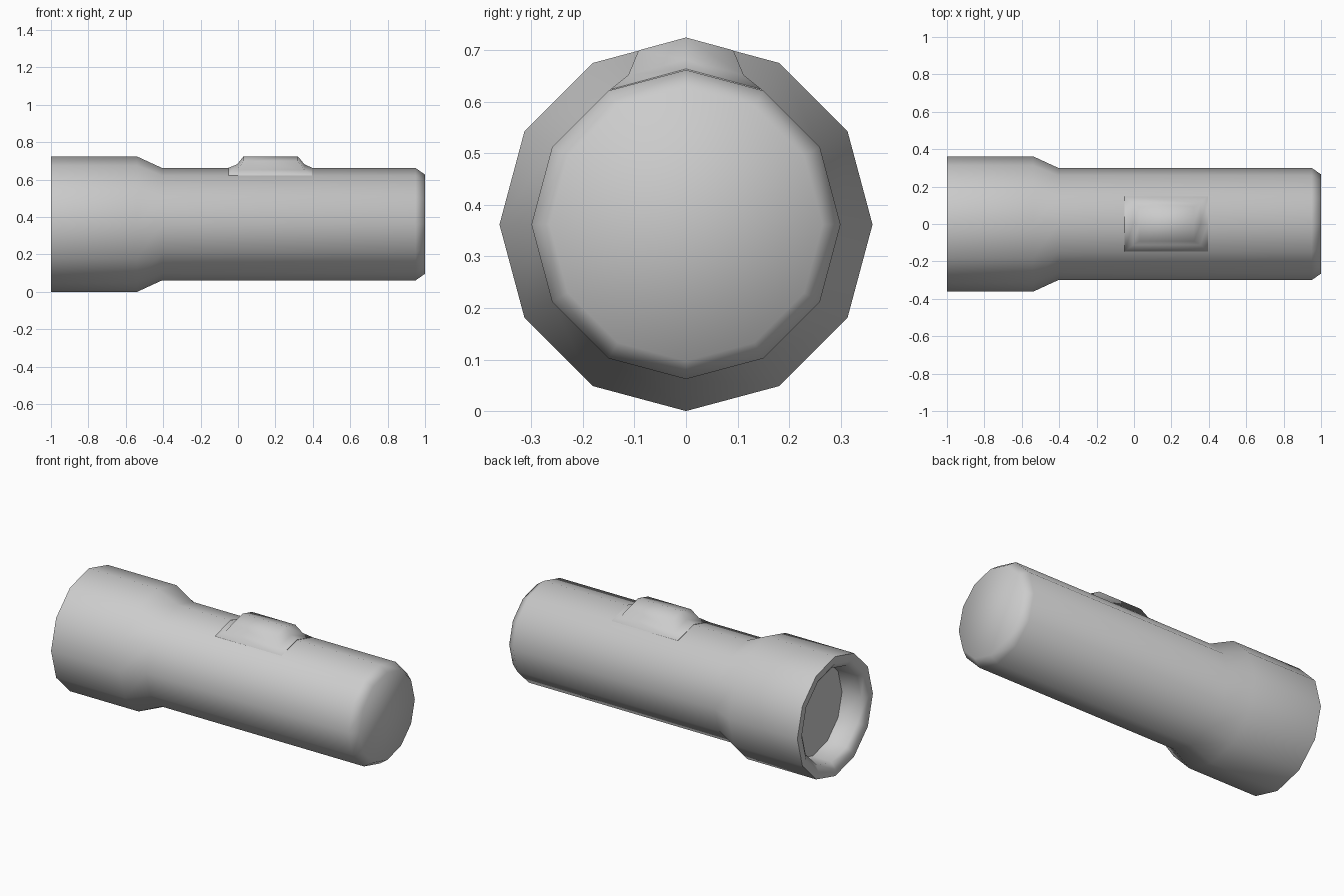
import bpy, bmesh, math

if "Cube" in bpy.data.objects:
    bpy.data.objects.remove(bpy.data.objects["Cube"])

AXIS_Z = 0.362
SIDES = 12


def make_object(name, loops):
    """Skin a series of vertex loops and cap both ends."""
    bm = bmesh.new()
    rings = [[bm.verts.new(p) for p in loop] for loop in loops]
    for a, b in zip(rings, rings[1:]):
        n = len(a)
        for i in range(n):
            j = (i + 1) % n
            bm.faces.new((a[i], a[j], b[j], b[i]))
    bm.faces.new(rings[0])
    # Ridged six-point caps are split along their centre line
    last = rings[-1]
    if len(last) == 6:
        bm.faces.new((last[0], last[1], last[4], last[5]))
        bm.faces.new((last[1], last[2], last[3], last[4]))
    else:
        bm.faces.new(last)
    bmesh.ops.recalc_face_normals(bm, faces=bm.faces[:])
    mesh = bpy.data.meshes.new(name)
    bm.to_mesh(mesh)
    bm.free()
    obj = bpy.data.objects.new(name, mesh)
    bpy.context.collection.objects.link(obj)
    bpy.ops.object.select_all(action='DESELECT')
    obj.select_set(True)
    bpy.context.view_layer.objects.active = obj
    bpy.ops.object.shade_smooth_by_angle(angle=math.radians(60))
    return obj


def ring(x, r):
    angles = [2 * math.pi * i / SIDES for i in range(SIDES)]
    return [(x, r * math.sin(a), AXIS_Z + r * math.cos(a)) for a in angles]


# Torch body: recessed lens, rim, flared head, handle, chamfered tail
profile = [(-0.85, 0.28), (-0.975, 0.285), (-1.0, 0.32), (-1.0, 0.362),
           (-0.54, 0.362), (-0.405, 0.30), (0.95, 0.30), (1.0, 0.265)]
make_object("torch_body", [ring(x, r) for x, r in profile])


def ridge_loop(x0, x1, half_width, z_side, z_mid):
    row = [(-half_width, z_side), (0, z_mid), (half_width, z_side)]
    return ([(x0, y, z) for y, z in row] +
            [(x1, y, z) for y, z in reversed(row)])


# Raised switch that follows the two upper facets of the handle
make_object("switch_button", [
    ridge_loop(-0.05, 0.395, 0.147, 0.612, 0.652),
    ridge_loop(-0.05, 0.395, 0.147, 0.624, 0.664),
    ridge_loop(-0.005, 0.355, 0.112, 0.652, 0.682),
    ridge_loop(0.03, 0.32, 0.092, 0.70, 0.725),
])
